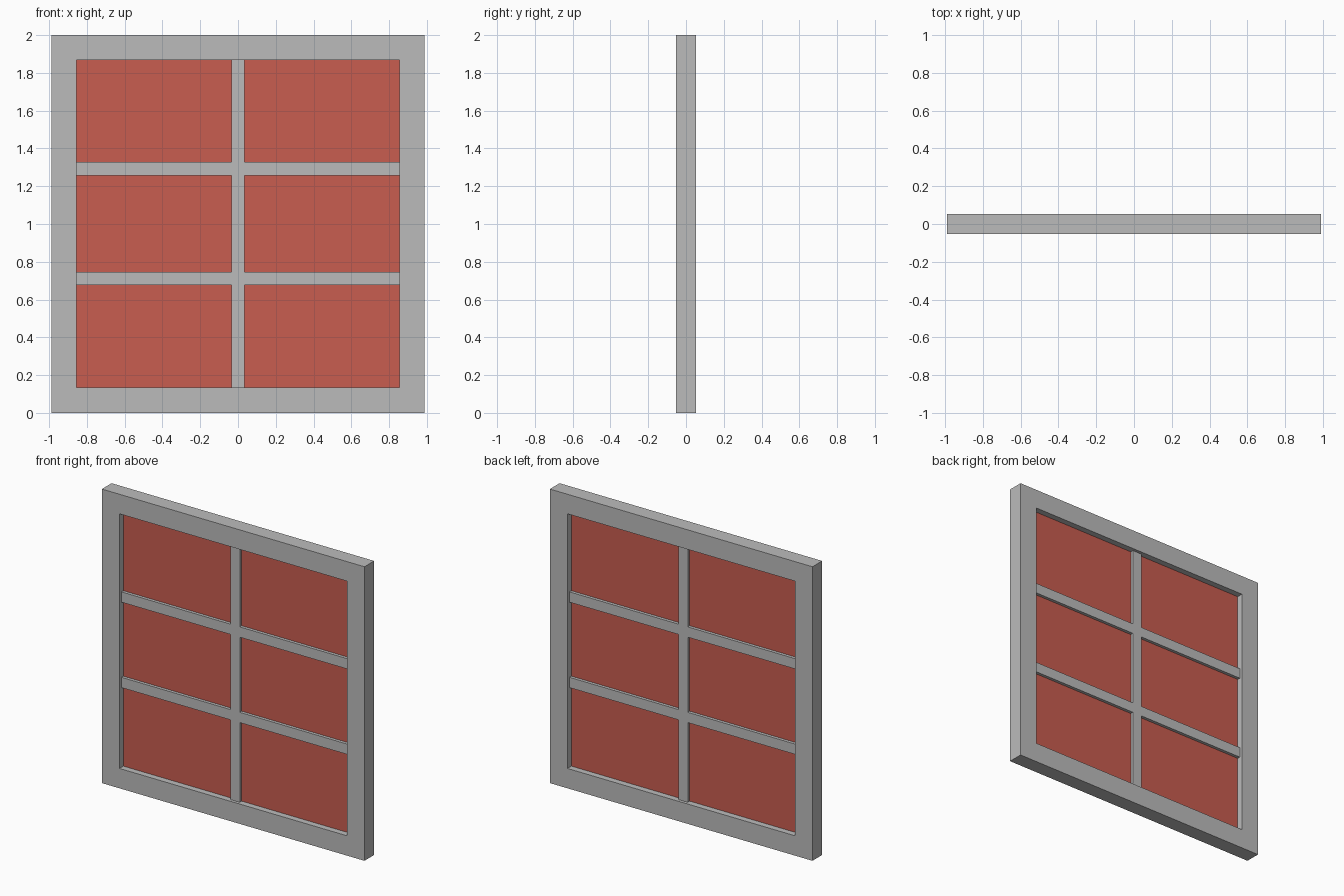
import bpy
import bmesh

if "Cube" in bpy.data.objects:
    bpy.data.objects.remove(bpy.data.objects["Cube"])


def material(name, rgb):
    m = bpy.data.materials.new(name)
    m.diffuse_color = (*rgb, 1.0)
    m.use_nodes = True
    m.node_tree.nodes["Principled BSDF"].inputs["Base Color"].default_value = m.diffuse_color
    return m


GREY = material("grey_frame", (0.50, 0.50, 0.50))
RED = material("red_glass", (0.578, 0.109, 0.080))

HALF_W, HEIGHT, HALF_D = 0.988, 2.0, 0.052      # outer frame
IN_X, IN_Z0, IN_Z1 = 0.855, 0.135, 1.867        # opening
BAR_D, PANE_D = 0.031, 0.010                    # half depths
BAR_X = 0.035                                   # half width of upright
RAILS = [(0.677, 0.747), (1.258, 1.328)]        # crossbar heights


def finish(name, bm, mat):
    bmesh.ops.recalc_face_normals(bm, faces=bm.faces)
    me = bpy.data.meshes.new(name)
    bm.to_mesh(me)
    bm.free()
    me.materials.append(mat)
    ob = bpy.data.objects.new(name, me)
    bpy.context.collection.objects.link(ob)
    return ob


def box(name, x0, x1, z0, z1, half_d, mat):
    bm = bmesh.new()
    bmesh.ops.create_cube(bm, size=1.0)
    for v in bm.verts:
        v.co.x = x1 if v.co.x > 0 else x0
        v.co.y = half_d if v.co.y > 0 else -half_d
        v.co.z = z1 if v.co.z > 0 else z0
    return finish(name, bm, mat)


# Outer frame: mitred ring, extruded through its depth
bm = bmesh.new()


def loop(x, z0, z1):
    return [bm.verts.new((px, -HALF_D, pz))
            for px, pz in ((-x, z0), (x, z0), (x, z1), (-x, z1))]


outer, inner = loop(HALF_W, 0, HEIGHT), loop(IN_X, IN_Z0, IN_Z1)
ring = []
for i in range(4):
    j = (i + 1) % 4
    ring.append(bm.faces.new((outer[i], outer[j], inner[j], inner[i])))
back = bmesh.ops.extrude_face_region(bm, geom=ring, use_keep_orig=True)
bmesh.ops.translate(bm, vec=(0, 2 * HALF_D, 0),
                    verts=[g for g in back["geom"] if isinstance(g, bmesh.types.BMVert)])
finish("outer_frame", bm, GREY)

# Glass sheet filling the opening
box("glass_pane", -IN_X, IN_X, IN_Z0, IN_Z1, PANE_D, RED)

# Crossbars, with upright pieces fitted between them
for n, (z0, z1) in enumerate(RAILS):
    box(f"crossbar_{n + 1}", -IN_X, IN_X, z0, z1, BAR_D, GREY)
stops = [IN_Z0] + [z for rail in RAILS for z in rail] + [IN_Z1]
for n in range(0, len(stops), 2):
    box(f"upright_bar_{n // 2 + 1}", -BAR_X, BAR_X, stops[n], stops[n + 1], BAR_D, GREY)
